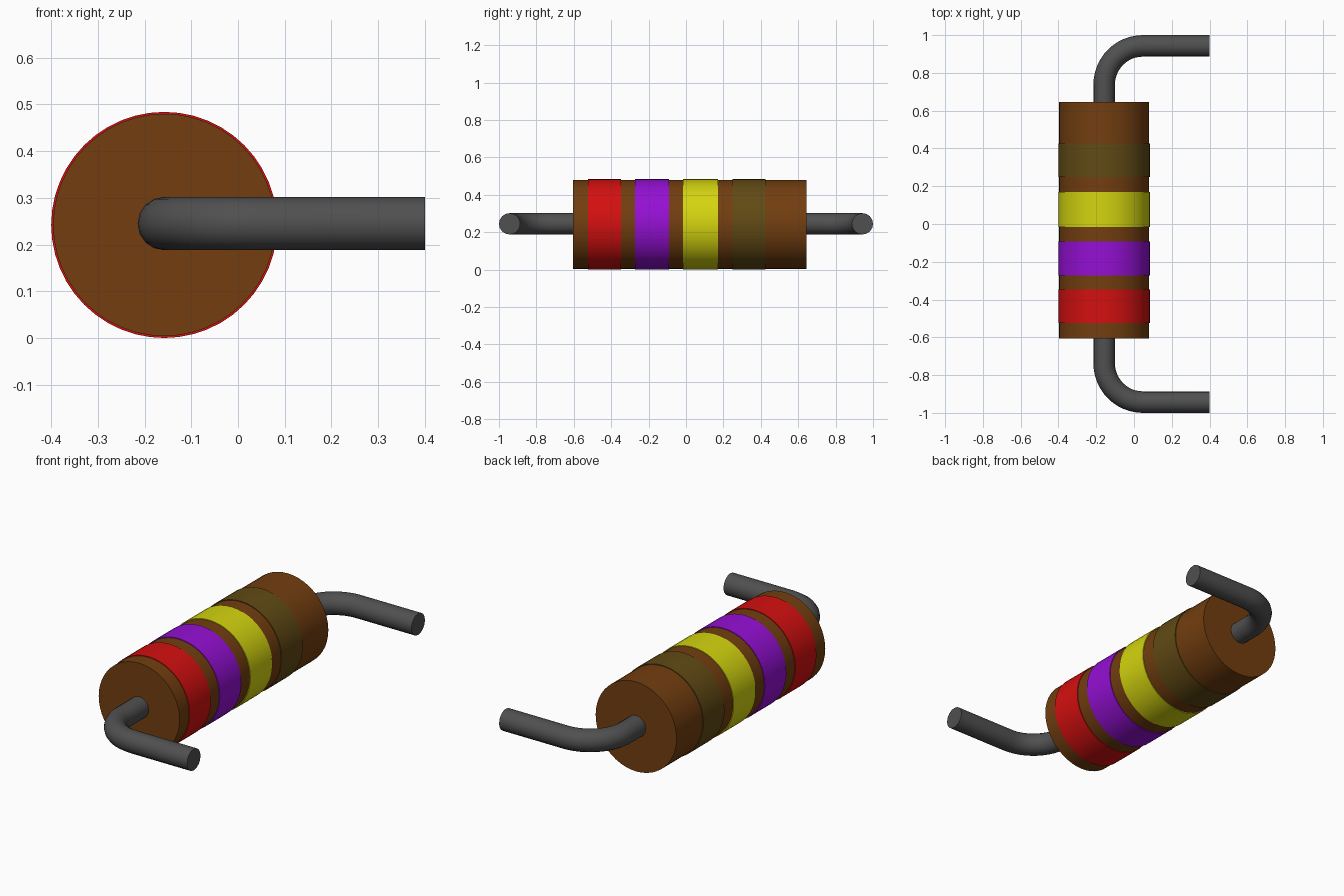
import bpy
import math

cube = bpy.data.objects.get("Cube")
if cube:
    bpy.data.objects.remove(cube, do_unlink=True)

AXIS_X, AXIS_Z = -0.158, 0.242


def material(name, rgb):
    m = bpy.data.materials.new(name)
    m.use_nodes = True
    m.diffuse_color = (*rgb, 1)
    m.node_tree.nodes["Principled BSDF"].inputs["Base Color"].default_value = (*rgb, 1)
    return m


BROWN = material("brown", (0.17, 0.048, 0.005))
RED = material("red", (0.66, 0.005, 0.005))
PURPLE = material("purple", (0.30, 0.005, 0.66))
YELLOW = material("yellow", (0.66, 0.66, 0.005))
OLIVE = material("olive_brown", (0.12, 0.068, 0.007))
GREY = material("dark_grey", (0.08, 0.08, 0.08))


def cylinder(name, y0, y1, radius, mat):
    """Cylinder along the y axis of the body."""
    bpy.ops.mesh.primitive_cylinder_add(
        vertices=48, radius=radius, depth=y1 - y0,
        location=(AXIS_X, (y0 + y1) / 2, AXIS_Z), rotation=(math.pi / 2, 0, 0))
    ob = bpy.context.object
    ob.name = name
    ob.data.materials.append(mat)
    bpy.ops.object.shade_smooth_by_angle(angle=math.radians(35))


def lead(name, side, start):
    """Round wire leaving the body end, bending 90 degrees towards +x."""
    r, end_y, wire = 0.205, 0.943, 0.057
    points = [(AXIS_X, side * start)]
    for i in range(13):
        a = math.pi / 2 * i / 12
        points.append((AXIS_X + r * (1 - math.cos(a)),
                       side * (end_y - r + r * math.sin(a))))
    points.append((0.4, side * end_y))
    cu = bpy.data.curves.new(name, 'CURVE')
    cu.dimensions = '3D'
    cu.bevel_depth = wire
    cu.bevel_resolution = 6
    cu.use_fill_caps = True
    sp = cu.splines.new('POLY')
    sp.points.add(len(points) - 1)
    for p, (x, y) in zip(sp.points, points):
        p.co = (x, y, AXIS_Z + 0.003, 1)
    ob = bpy.data.objects.new(name, cu)
    bpy.context.collection.objects.link(ob)
    bpy.ops.object.select_all(action='DESELECT')
    ob.select_set(True)
    bpy.context.view_layer.objects.active = ob
    bpy.ops.object.convert(target='MESH')
    ob = bpy.context.object
    ob.data.materials.clear()
    ob.data.materials.append(GREY)
    bpy.ops.object.shade_smooth_by_angle(angle=math.radians(35))


# Body
cylinder("body", -0.605, 0.645, 0.238, BROWN)

# Colour bands, slightly proud of the body
for name, y0, y1, mat in (("red_band", -0.525, -0.348, RED),
                          ("purple_band", -0.272, -0.092, PURPLE),
                          ("yellow_band", -0.015, 0.17, YELLOW),
                          ("olive_band", 0.248, 0.425, OLIVE)):
    cylinder(name, y0, y1, 0.242, mat)

# Bent wire leads
lead("front_lead", -1, 0.58)
lead("back_lead", 1, 0.62)
